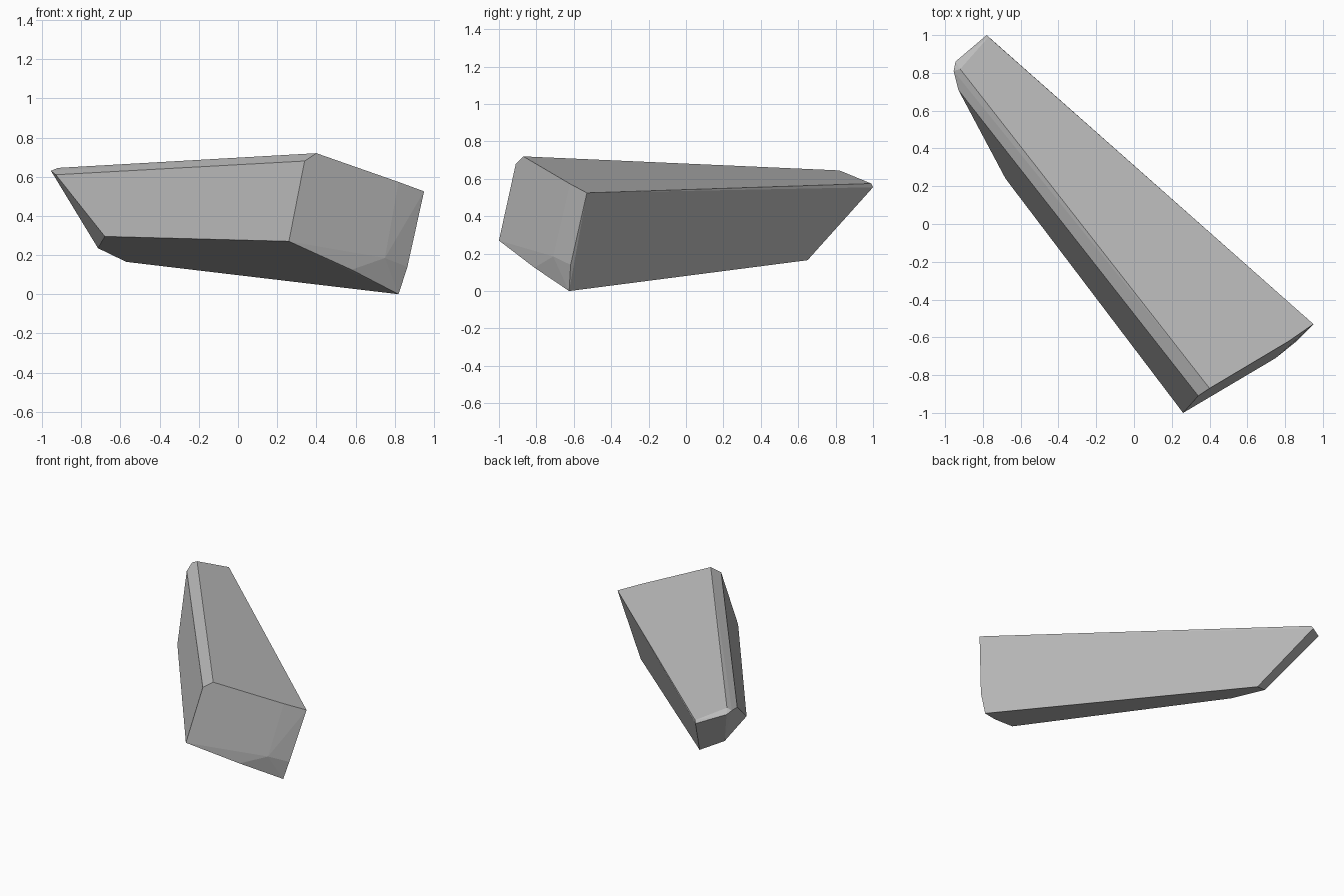
import bpy
import bmesh
from math import radians

# Remove the default object
default = bpy.data.objects.get("Cube")
if default:
    bpy.data.objects.remove(default, do_unlink=True)


def flat_material(name, colour):
    material = bpy.data.materials.new(name)
    material.use_nodes = True
    material.diffuse_color = colour
    shader = material.node_tree.nodes["Principled BSDF"]
    shader.inputs["Base Color"].default_value = colour
    shader.inputs["Roughness"].default_value = 0.9
    return material


def chiselled_stone(name, corners, material):
    """Wrap the corners in a convex skin and merge nearly flat facets."""
    bm = bmesh.new()
    for corner in corners:
        bm.verts.new(corner)
    hull = bmesh.ops.convex_hull(bm, input=bm.verts[:])
    loose = [v for v in bm.verts if not v.link_faces]
    bmesh.ops.delete(bm, geom=loose, context="VERTS")
    bmesh.ops.dissolve_limit(bm, angle_limit=radians(2.5),
                             verts=bm.verts[:], edges=bm.edges[:])
    bmesh.ops.recalc_face_normals(bm, faces=bm.faces[:])
    mesh = bpy.data.meshes.new(name)
    bm.to_mesh(mesh)
    bm.free()
    mesh.materials.append(material)
    stone = bpy.data.objects.new(name, mesh)
    bpy.context.collection.objects.link(stone)
    return stone


# Broad broken end, with its chipped lower corner
broad_end = [
    (0.26, -1.0, 0.27), (0.34, -0.91, 0.68), (0.4, -0.87, 0.72),
    (0.82, -0.62, 0.573), (0.95, -0.53, 0.525), (0.865, -0.617, 0.14),
    (0.82, -0.625, 0), (0.58, -0.81, 0.125), (0.75, -0.71, 0.185),
]

# Narrow end, undercut and bevelled along the upper rim
narrow_end = [
    (-0.92, 0.82, 0.645), (-0.955, 0.81, 0.63), (-0.945, 0.86, 0.615),
    (-0.93, 0.71, 0.61), (-0.77, 0.99, 0.575), (-0.78, 1.0, 0.555),
    (-0.68, 0.24, 0.295), (-0.715, 0.555, 0.235), (-0.57, 0.65, 0.165),
]

grey = flat_material("stone grey", (0.5, 0.5, 0.5, 1))
chiselled_stone("rock_shard", broad_end + narrow_end, grey)
